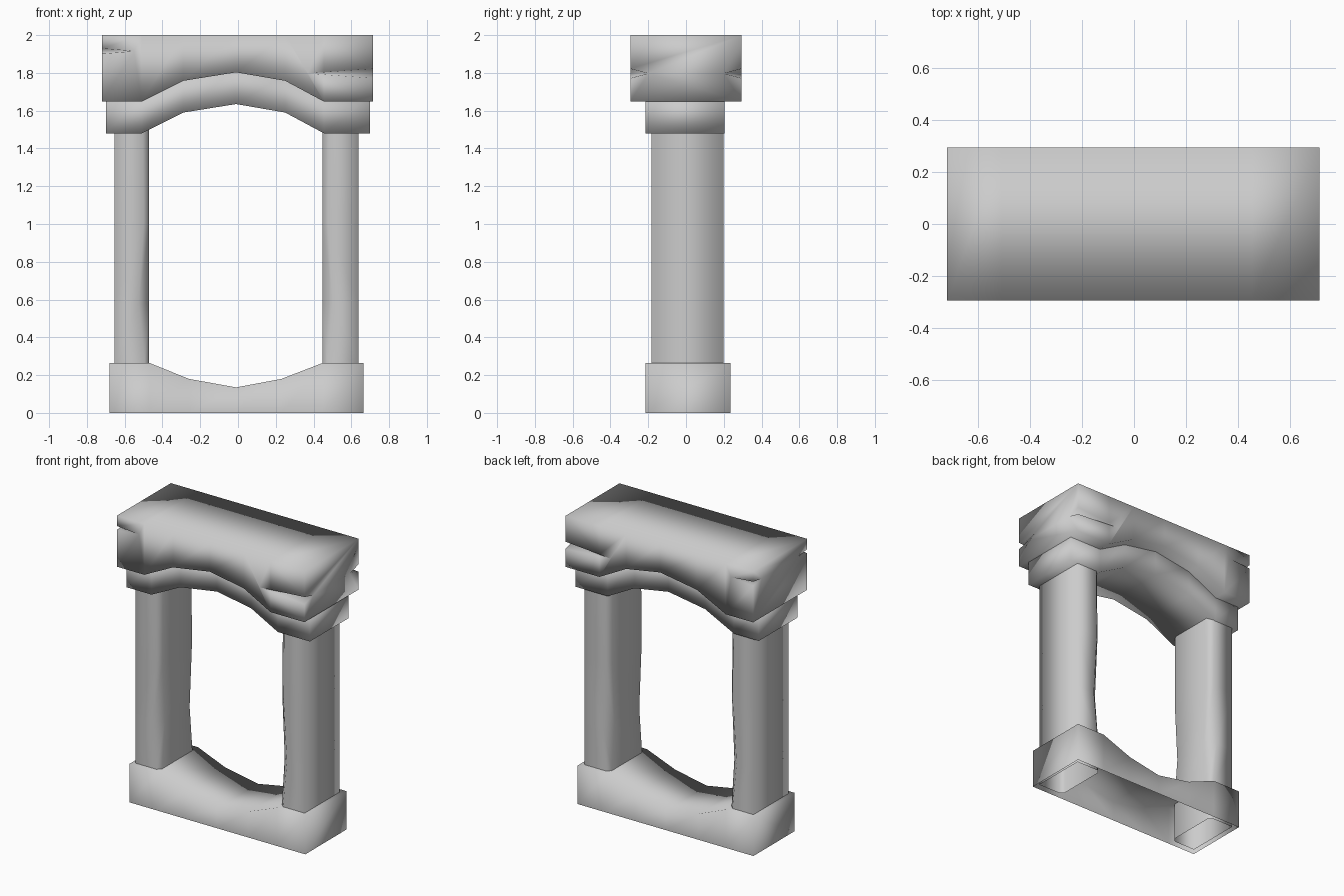
import bpy, bmesh
from mathutils import Vector

if "Cube" in bpy.data.objects:
    bpy.data.objects.remove(bpy.data.objects["Cube"], do_unlink=True)

stone = bpy.data.materials.new("grey stone")
stone.use_nodes = True
stone.diffuse_color = (0.6, 0.6, 0.6, 1)
stone.node_tree.nodes["Principled BSDF"].inputs["Base Color"].default_value = (0.6, 0.6, 0.6, 1)


def finish(name, bm):
    bmesh.ops.recalc_face_normals(bm, faces=bm.faces)
    for f in bm.faces:
        f.smooth = True
    mesh = bpy.data.meshes.new(name)
    bm.to_mesh(mesh)
    bm.free()
    mesh.materials.append(stone)
    obj = bpy.data.objects.new(name, mesh)
    bpy.context.collection.objects.link(obj)
    return obj


def slab(name, lower, upper, y0, y1, bottom=True):
    """Strip between two matching x-z lines, extruded from y0 to y1."""
    bm = bmesh.new()
    rows = [[bm.verts.new((x, y, z)) for x, z in line]
            for line, y in ((lower, y0), (upper, y0), (upper, y1), (lower, y1))]
    for k in range(4 if bottom else 3):
        a, b = rows[k], rows[(k + 1) % 4]
        for i in range(len(a) - 1):
            bm.faces.new((a[i], a[i + 1], b[i + 1], b[i]))
    for i in (0, -1):
        bm.faces.new([r[i] for r in rows])
    # Keep the long sides as single flat faces
    bmesh.ops.dissolve_limit(bm, angle_limit=0.01, verts=bm.verts, edges=bm.edges)
    return finish(name, bm)


def ends(line, x0, x1):
    """Move the outer points of a line to the given ends."""
    return [(x0, line[0][1])] + line[1:-1] + [(x1, line[-1][1])]


# Base with a dipped top, open underneath
sill = [(-.68, .265), (-.47, .265), (-.26, .18), (-.01, .135),
        (.23, .18), (.45, .265), (.665, .265)]
slab("base", [(x, 0) for x, z in sill], sill, -.215, .235, bottom=False)

# Curved line shared by the arch and the lintel
curve = [(-.7, 1.48), (-.51, 1.48), (-.29, 1.59), (-.01, 1.635),
         (.25, 1.59), (.455, 1.48), (.7, 1.48)]
slab("arch", curve, [(x, z + .2) for x, z in curve], -.215, .205)
soffit = ends([(x, z + .168) for x, z in curve], -.72, .715)
lintel = slab("lintel", soffit, [(x, 2) for x, z in soffit], -.295, .295)

# Hollow pillars with worn inner corners
for name, outer, inner in (("left_pillar", .638, .447), ("right_pillar", -.655, -.47)):
    s = 1 if outer > 0 else -1
    bm = bmesh.new()
    rings = []
    for z, c in ((.01, .025), (.27, .025), (.58, .055), (1.0, .03), (1.6, .035)):
        pts = [(outer, -.183), (inner + s * c, -.183), (inner, -.183 + c),
               (inner, .198 - c), (inner + s * c, .198), (outer, .198)]
        rings.append([bm.verts.new((x, y, z)) for x, y in pts])
    for a, b in zip(rings, rings[1:]):
        for i in range(6):
            j = (i + 1) % 6
            bm.faces.new((a[i], a[j], b[j], b[i]))
    finish(name, bm)

# Wedge-shaped cracks at the lintel corners
for side, x, tip, z, h in (("left", .715, .37, 1.797, .025), ("right", -.72, -.55, 1.915, .014)):
    for place, t in (("front", -1), ("back", 1)):
        a, b = Vector((tip, t * .295, z)), Vector((x, t * .2, z))
        mid = (a + b) / 2
        corners = [mid + (Vector((x, t * .295, z + d)) - mid) * 1.4 for d in (-h, h)]
        bm = bmesh.new()
        v = [bm.verts.new(p) for p in [a, b] + corners]
        for tri in ((0, 1, 2), (0, 1, 3), (0, 2, 3), (1, 2, 3)):
            bm.faces.new([v[i] for i in tri])
        cutter = finish(f"{side}_{place}_crack_cutter", bm)
        cutter.hide_render = True
        cutter.hide_viewport = True
        cut = lintel.modifiers.new("crack", 'BOOLEAN')
        cut.object = cutter
        cut.operation = 'DIFFERENCE'
        cut.solver = 'EXACT'
